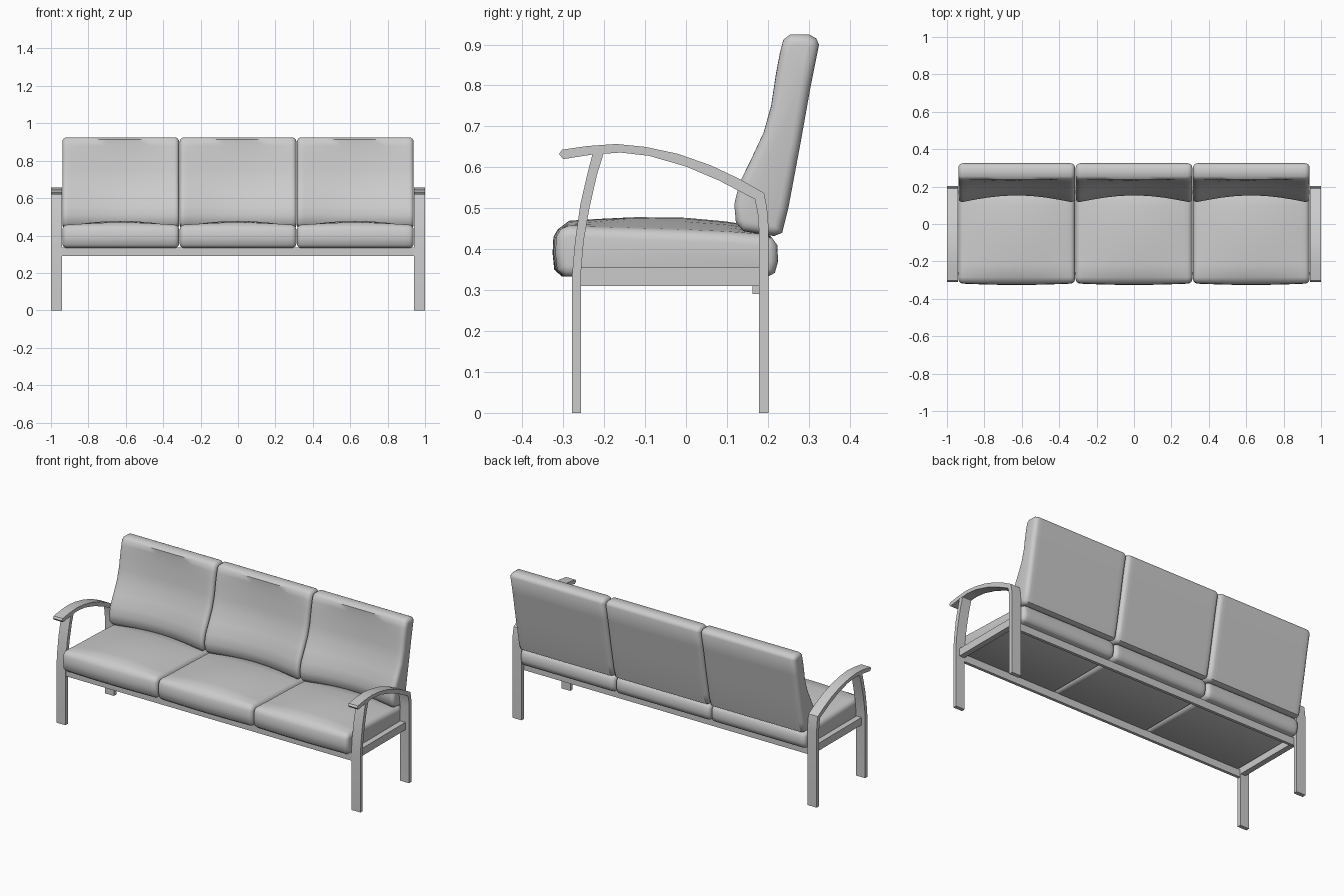
import bpy, bmesh, math
from mathutils import Vector

cube = bpy.data.objects.get("Cube")
if cube:
    bpy.data.objects.remove(cube, do_unlink=True)

grey = bpy.data.materials.new("plain grey")
grey.use_nodes = True
grey.diffuse_color = (0.6, 0.6, 0.6, 1)
grey.node_tree.nodes["Principled BSDF"].inputs["Base Color"].default_value = (0.6, 0.6, 0.6, 1)


def loft(name, rings, angle):
    """Skin a list of equal rings of points and cap both ends."""
    bm = bmesh.new()
    loops = [[bm.verts.new(p) for p in ring] for ring in rings]
    n = len(loops[0])
    for a, b in zip(loops, loops[1:]):
        for i in range(n):
            j = (i + 1) % n
            bm.faces.new((a[i], a[j], b[j], b[i]))
    bm.faces.new(loops[0][::-1])
    bm.faces.new(loops[-1])
    bmesh.ops.recalc_face_normals(bm, faces=bm.faces)
    mesh = bpy.data.meshes.new(name)
    bm.to_mesh(mesh)
    bm.free()
    mesh.materials.append(grey)
    obj = bpy.data.objects.new(name, mesh)
    bpy.context.collection.objects.link(obj)
    bpy.ops.object.select_all(action='DESELECT')
    bpy.context.view_layer.objects.active = obj
    obj.select_set(True)
    bpy.ops.object.shade_smooth_by_angle(angle=math.radians(angle))
    return obj


def prism(name, profile, x0, x1):
    """Extrude a (y, z) profile along x."""
    return loft(name, [[(x, y, z) for y, z in profile] for x in (x0, x1)], 25)


def box(name, x0, x1, y0, y1, z0, z1):
    return prism(name, [(y0, z0), (y1, z0), (y1, z1), (y0, z1)], x0, x1)


def inset(profile, d):
    """Shrink a counter-clockwise (y, z) profile by distance d."""
    out = []
    for i, p in enumerate(profile):
        a, b, c = (Vector(q) for q in (profile[i - 1], p, profile[(i + 1) % len(profile)]))
        t = (b - a).normalized() + (c - b).normalized()
        t.normalize()
        out.append(b + Vector((-t.y, t.x)) * d)
    return out


def cushion(name, profile, cx, half, shift):
    """Loft a rounded cushion; shift(y, z) gives the (dy, dz) at its middle."""
    radius = 0.025
    spots = []
    for k in range(5):
        a = math.radians(k * 22.5)
        spots.append((half - radius * (1 - math.cos(math.pi / 2 - a)), radius * (1 - math.cos(a))))
    spots = [(half - radius + radius * math.cos(k * math.pi / 8),
              radius * (1 - math.sin(k * math.pi / 8))) for k in range(5)]
    spots += [(half * f, 0) for f in (0.85, 0.7, 0.5, 0.25)]
    spots = [(-x, d) for x, d in spots] + [(0, 0)] + spots[::-1]
    rings = []
    for x, d in spots:
        w = math.cos(math.pi / 2 * x / half)
        ring = []
        for (y, z), (py, pz) in zip(inset(profile, d), profile):
            dy, dz = shift(py, pz)
            ring.append((cx + x, y + w * dy, z + w * dz))
        rings.append(ring)
    return loft(name, rings, 50)


# Cushion side profiles, counter-clockwise in (y, z)
seat = [(-0.295, 0.333), (0.2, 0.333), (0.217, 0.342), (0.225, 0.37), (0.223, 0.41),
        (0.21, 0.428), (0.18, 0.435), (0.1, 0.44), (0, 0.444), (-0.12, 0.448), (-0.22, 0.452),
        (-0.285, 0.456), (-0.305, 0.449), (-0.316, 0.43), (-0.318, 0.39), (-0.314, 0.35)]
back = [(0.215, 0.432), (0.235, 0.44), (0.25, 0.5), (0.28, 0.66), (0.305, 0.8), (0.325, 0.9),
        (0.318, 0.915), (0.3, 0.925), (0.255, 0.925), (0.238, 0.912), (0.228, 0.88),
        (0.218, 0.83), (0.205, 0.75), (0.186, 0.685), (0.155, 0.62), (0.125, 0.56),
        (0.113, 0.51), (0.117, 0.465), (0.135, 0.444)]


def seat_shift(y, z):
    if z > 0.43 and y > -0.3:
        return 0, 0.033 * max(0, math.cos((y + 0.03) * 4.5))
    return (-0.008, 0) if y < -0.29 else (0, 0)


def back_shift(y, z):
    rear_line = 0.235 + (z - 0.44) * 0.19
    if y < rear_line - 0.03 and z < 0.9:
        return 0.01 + 0.03 * min(1, (0.9 - z) / 0.35), 0
    return 0, 0


for label, cx in (("right", -0.627), ("middle", 0), ("left", 0.627)):
    cushion(label + "_seat_cushion", seat, cx, 0.312, seat_shift)
    cushion(label + "_back_cushion", back, cx, 0.312, back_shift)

# End frames: curved front leg, bowed armrest running down into the rear leg
front_leg = [(-0.278, 0), (-0.256, 0), (-0.256, 0.35), (-0.25, 0.42), (-0.236, 0.5),
             (-0.218, 0.58), (-0.2, 0.638), (-0.228, 0.634), (-0.242, 0.58), (-0.258, 0.51),
             (-0.271, 0.42), (-0.278, 0.34)]
arm_and_rear_leg = [(0.178, 0), (0.202, 0), (0.202, 0.45), (0.198, 0.5), (0.191, 0.537),
                    (0.13, 0.572), (0.06, 0.605), (-0.02, 0.633), (-0.1, 0.65), (-0.17, 0.657),
                    (-0.24, 0.652), (-0.303, 0.643), (-0.31, 0.632), (-0.3, 0.62),
                    (-0.23, 0.631), (-0.16, 0.636), (-0.09, 0.628), (0, 0.602), (0.08, 0.568),
                    (0.168, 0.522), (0.175, 0.49), (0.178, 0.45)]
for label, s in (("right", -1), ("left", 1)):
    prism(label + "_front_leg", front_leg, s * 0.94, s * 0.999)
    prism(label + "_arm_and_rear_leg", arm_and_rear_leg, s * 0.94, s)
    box(label + "_side_rail", s * 0.942, s * 0.975, -0.257, 0.179, 0.31, 0.355)

# Long rails under the seats
box("front_rail", -0.945, 0.945, -0.274, -0.257, 0.29, 0.335)
box("rear_rail", -0.945, 0.945, 0.162, 0.179, 0.29, 0.335)
